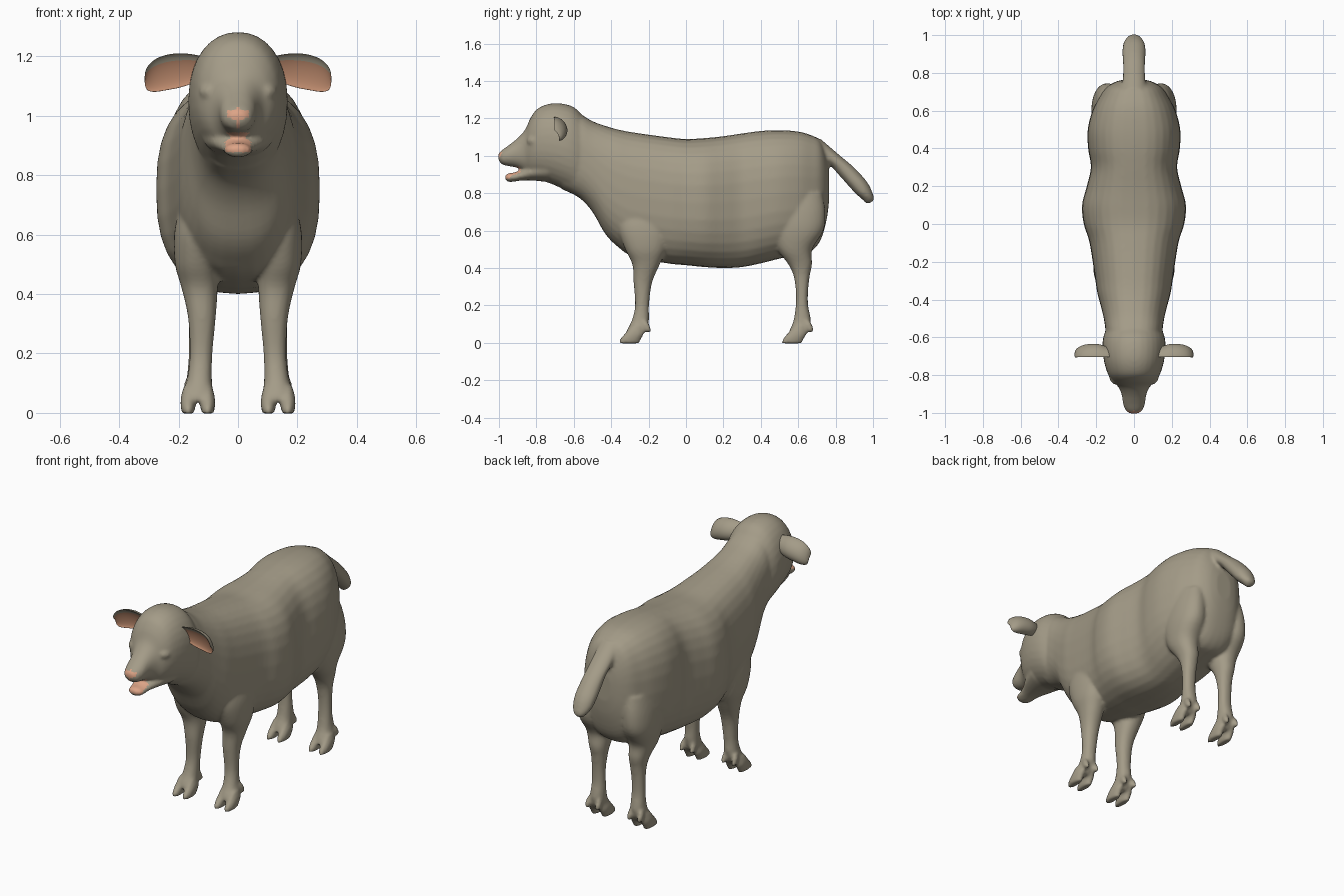
import bpy, bmesh, math

def material(name, rgb):
    m = bpy.data.materials.new(name)
    m.diffuse_color = (*rgb, 1)
    return m

COAT = material("coat", (0.37, 0.33, 0.245))
MOUTH = material("mouth pink", (0.72, 0.37, 0.24))
EAR = material("inner ear", (0.50, 0.25, 0.15))

def spline(rows, k=4):
    """Catmull-Rom interpolation of section rows."""
    out = []
    for i in range(len(rows) - 1):
        p0, p1, p2 = rows[max(i - 1, 0)], rows[i], rows[i + 1]
        p3 = rows[min(i + 2, len(rows) - 1)]
        for j in range(k):
            t = j / k
            out.append([0.5 * (2 * b + (c - a) * t + (2 * a - 5 * b + 4 * c - d) * t * t
                               + (3 * b - a - 3 * c + d) * t ** 3)
                        for a, b, c, d in zip(p0, p1, p2, p3)])
    return out + [list(rows[-1])]

def skin(bm, rings):
    """Bridge closed rings of points and cap both ends."""
    vs = [[bm.verts.new(p) for p in r] for r in rings]
    n = len(vs[0])
    for a, b in zip(vs, vs[1:]):
        for i in range(n):
            bm.faces.new((a[i], a[(i + 1) % n], b[(i + 1) % n], b[i]))
    bm.faces.new(vs[0])
    bm.faces.new(vs[-1])

def loft(bm, rows, axis, power=2.0, side=1, n=32):
    """Rows: axis Y -> (y, z0, z1, x0, x1), axis Z -> (z, y0, y1, x0, x1)."""
    rings = []
    for t, a0, a1, b0, b1 in spline(rows):
        ring = []
        for i in range(n):
            w = 2 * math.pi * i / n
            s, c = math.sin(w), math.cos(w)
            a = (a0 + a1) / 2 + (a1 - a0) / 2 * math.copysign(abs(s) ** (2 / power), s)
            b = (b0 + b1) / 2 + (b1 - b0) / 2 * math.copysign(abs(c) ** (2 / power), c)
            ring.append((side * b, t, a) if axis == 'Y' else (side * b, a, t))
        rings.append(ring)
    skin(bm, rings)

def sym(rows):
    return [(t, a, b, -w, w) for t, a, b, w in rows]

def finish(bm, name, mats):
    bmesh.ops.recalc_face_normals(bm, faces=bm.faces)
    me = bpy.data.meshes.new(name)
    bm.to_mesh(me)
    bm.free()
    for m in mats:
        me.materials.append(m)
    ob = bpy.data.objects.new(name, me)
    bpy.context.collection.objects.link(ob)
    me.polygons.foreach_set("use_smooth", [True] * len(me.polygons))
    return ob

bm = bmesh.new()

# Trunk and neck
loft(bm, sym([(-.66, .82, 1.25, .14), (-.57, .775, 1.225, .15), (-.5, .70, 1.185, .16),
              (-.43, .58, 1.16, .177), (-.36, .51, 1.14, .195), (-.28, .46, 1.125, .207),
              (-.1, .425, 1.10, .235), (0, .415, 1.09, .266), (.1, .405, 1.095, .275),
              (.2, .40, 1.105, .25), (.3, .405, 1.12, .228), (.4, .425, 1.133, .243),
              (.5, .45, 1.137, .245), (.6, .47, 1.13, .22), (.67, .49, 1.11, .185),
              (.72, .55, 1.08, .15), (.752, .66, 1.0, .10), (.765, .76, .92, .05)]), 'Y', 2.5)
# Head and upper muzzle
loft(bm, sym([(-1.004, .98, 1.01, .02), (-.985, .955, 1.03, .045), (-.95, .945, 1.055, .058),
              (-.9, .935, 1.095, .066), (-.86, .91, 1.14, .085), (-.83, .89, 1.205, .115),
              (-.79, .875, 1.255, .14), (-.72, .85, 1.28, .16), (-.64, .815, 1.275, .167),
              (-.58, .79, 1.245, .157), (-.5, .80, 1.15, .12)]), 'Y', 2.15)
# Lower jaw
loft(bm, sym([(-.967, .875, .895, .02), (-.95, .86, .908, .042), (-.92, .862, .91, .05),
              (-.88, .868, .925, .06), (-.82, .868, .96, .09), (-.74, .86, 1.0, .12)]), 'Y')
# Tail
loft(bm, [(1.09, .62, .72, -.06, .06), (1.0, .70, .825, -.06, .06), (.95, .77, .885, -.058, .058),
          (.9, .815, .935, -.06, .06), (.85, .86, .975, -.062, .062), (.8, .905, .998, -.055, .055),
          (.765, .945, 1.005, -.035, .035), (.747, .96, .985, -.015, .015)], 'Z')

FRONT_LEG = [(.68, -.36, -.08, .06, .2), (.6, -.36, -.08, .06, .215), (.5, -.325, -.105, .065, .212),
             (.42, -.287, -.14, .068, .19), (.32, -.28, -.182, .075, .168), (.2, -.272, -.198, .086, .162),
             (.12, -.29, -.198, .088, .17), (.07, -.315, -.215, .085, .182), (.04, -.325, -.235, .09, .18)]
HIND_LEG = [(.8, .46, .73, .06, .2), (.7, .45, .745, .06, .22), (.6, .46, .735, .06, .225),
            (.5, .49, .675, .065, .208), (.42, .547, .674, .075, .182), (.36, .575, .662, .082, .17),
            (.28, .587, .653, .09, .166), (.2, .587, .653, .09, .166), (.12, .575, .668, .088, .172),
            (.07, .555, .655, .085, .182), (.04, .545, .635, .09, .18)]
for side in (1, -1):
    for leg, dy in ((FRONT_LEG, 0), (HIND_LEG, .87)):
        loft(bm, leg, 'Z', 2.2, side)
        # Cloven toes and dewclaws
        for x0, x1 in ((.077, .127), (.143, .193)):
            loft(bm, [(.09, -.295 + dy, -.235 + dy, x0 + .01, x1 - .01),
                      (.05, -.328 + dy, -.225 + dy, x0, x1), (.02, -.354 + dy, -.24 + dy, x0, x1),
                      (-.003, -.36 + dy, -.25 + dy, x0 + .005, x1 - .005)], 'Z', 2, side, 16)
            loft(bm, [(.115, -.235 + dy, -.205 + dy, x0 + .015, x1 - .015),
                      (.08, -.235 + dy, -.188 + dy, x0 + .01, x1 - .01),
                      (.055, -.21 + dy, -.185 + dy, x0 + .015, x1 - .015)], 'Z', 2, side, 16)
    # Closed eyelids
    loft(bm, [(-.85, 1.07, 1.09, .085, .105), (-.835, 1.055, 1.105, .068, .122),
              (-.81, 1.05, 1.11, .065, .132), (-.78, 1.06, 1.10, .075, .125)], 'Y', 2, side, 16)

# Fuse the parts into one soft skin
body = finish(bm, "body", [COAT, MOUTH])
bpy.context.view_layer.objects.active = body
body.select_set(True)
rm = body.modifiers.new("fuse", 'REMESH')
rm.mode = 'VOXEL'
rm.voxel_size = 0.009
rm.use_smooth_shade = True
sm = body.modifiers.new("soften", 'SMOOTH')
sm.factor = 0.5
sm.iterations = 6
for name in ("fuse", "soften"):
    bpy.ops.object.modifier_apply(modifier=name)

# Mouth and nose colour
for p in body.data.polygons:
    x, y, z = p.center
    mouth = y < -.885 and abs(x) < .043 and .876 < z < .944
    nose = y < -.978 and abs(x) < .036 and .985 + abs(x) * .3 < z < 1.018
    stripe = y < -.985 and abs(x) < .007 and z > .955
    p.material_index = 1 if mouth or nose or stripe else 0
    p.use_smooth = True

# Cupped ears: the outside is coat, the inside is pink
EAR_ROWS = [(.10, 1.15, 1.195, .03), (.14, 1.115, 1.205, .042), (.19, 1.095, 1.211, .058),
            (.24, 1.085, 1.206, .058), (.28, 1.079, 1.19, .048), (.305, 1.085, 1.165, .03),
            (.314, 1.105, 1.14, .012)]
for side, name in ((1, "left_ear"), (-1, "right_ear")):
    bm = bmesh.new()
    rings, n = [], 10
    for x, z0, z1, d in spline(EAR_ROWS, 3):
        ring = []
        for i in range(2 * n):
            outer = i <= n
            t = math.pi * ((i if outer else 2 * n - i) / n - .5)
            f = .5 + .5 * math.sin(t)
            y = -.68 + d * math.cos(t) * (1 if outer else .35) - .028 * f
            ring.append((side * x, y, z0 + (z1 - z0) * f))
        rings.append(ring)
    skin(bm, rings)
    count = len(rings) - 1
    bm.faces.ensure_lookup_table()
    for k in range(count):
        for i in range(n, 2 * n):
            face = bm.faces[k * 2 * n + i]
            c = face.calc_center_median()
            if abs(c.x) > .13 and i >= n + 3:
                face.material_index = 1
    ear = finish(bm, name, [COAT, EAR])
    ear.modifiers.new("round", 'SUBSURF').levels = 1
